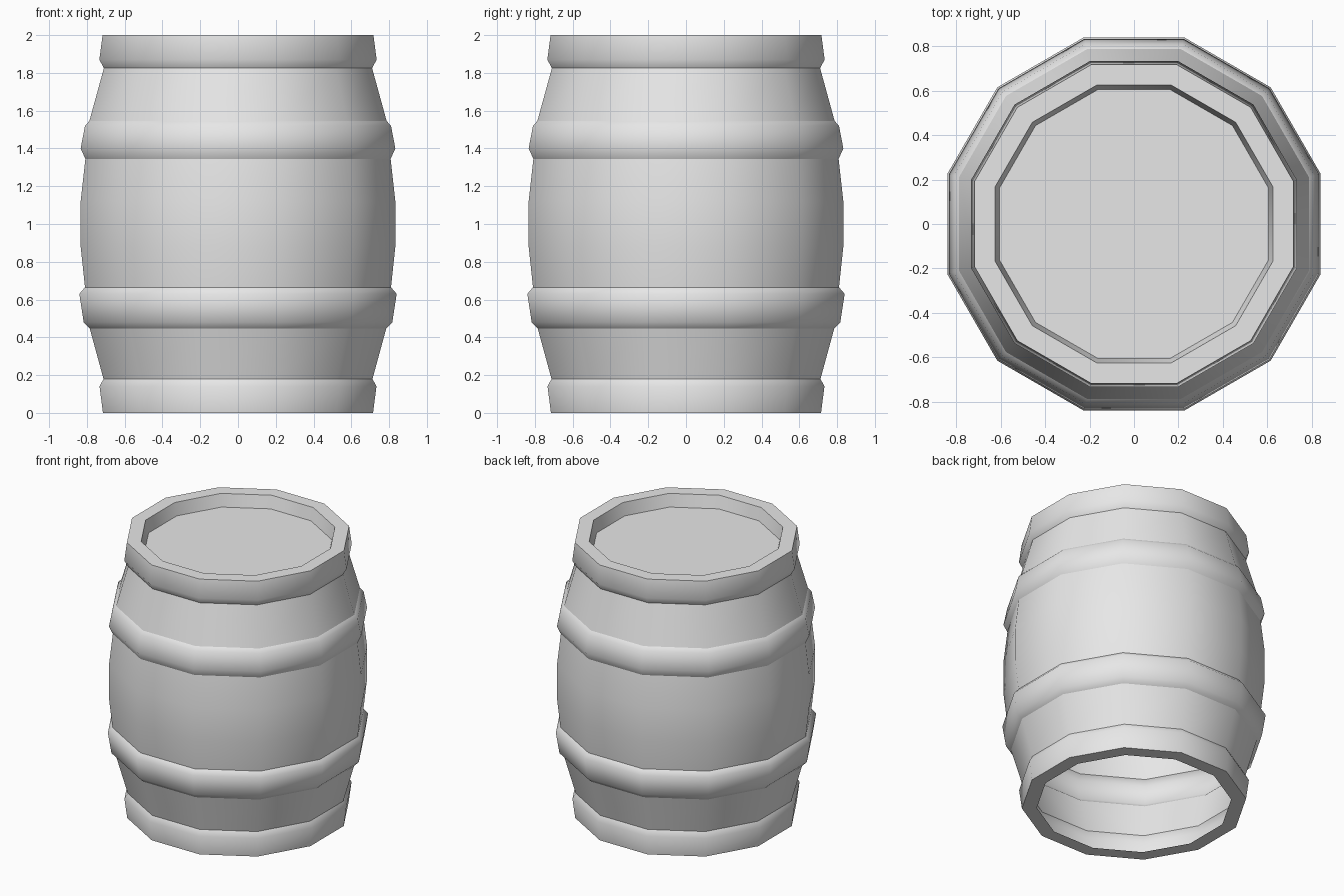
import bpy, bmesh, math

cube = bpy.data.objects.get("Cube")
if cube:
    bpy.data.objects.remove(cube, do_unlink=True)

SIDES = 12
TO_CORNER = 1 / math.cos(math.pi / SIDES)   # flat-side distance to corner radius

grey = bpy.data.materials.new("plain_grey")
grey.use_nodes = True
grey.diffuse_color = (0.8, 0.8, 0.8, 1)
grey.node_tree.nodes["Principled BSDF"].inputs["Base Color"].default_value = (0.8, 0.8, 0.8, 1)


def lathe(name, profile, cap=False):
    """Turn (radius, height, is_sharp) rings into a twelve-sided smooth shell."""
    bm = bmesh.new()
    rings = []
    for radius, z, sharp in profile:
        ring = []
        for i in range(SIDES):
            a = 2 * math.pi * (i + 0.5) / SIDES
            r = radius * TO_CORNER
            ring.append(bm.verts.new((r * math.cos(a), r * math.sin(a), z)))
        rings.append(ring)
    for low, high in zip(rings, rings[1:]):
        for i in range(SIDES):
            j = (i + 1) % SIDES
            bm.faces.new((low[i], low[j], high[j], high[i]))
    if cap:
        bm.faces.new(rings[-1])
    for f in bm.faces:
        f.smooth = True
    # Creases at hoop borders and rims
    for ring, (_, _, sharp) in zip(rings, profile):
        for i in range(SIDES):
            edge = bm.edges.get((ring[i], ring[(i + 1) % SIDES]))
            if sharp and edge:
                edge.smooth = False
    mesh = bpy.data.meshes.new(name)
    bm.to_mesh(mesh)
    bm.free()
    mesh.materials.append(grey)
    obj = bpy.data.objects.new(name, mesh)
    bpy.context.collection.objects.link(obj)
    return obj


# One continuous shell: open base rim, four hoops, bulging staves, sunken lid
lathe("barrel", [
    # base rim and bottom hoop
    (0.62, 0.0, True), (0.715, 0.0, True), (0.733, 0.14, False), (0.712, 0.18, True),
    # lower hoop
    (0.785, 0.447, True), (0.817, 0.48, False), (0.84, 0.63, False), (0.81, 0.665, True),
    # bulging middle
    (0.833, 0.88, False), (0.833, 1.12, False),
    # upper hoop
    (0.808, 1.345, True), (0.833, 1.40, False), (0.81, 1.52, False), (0.787, 1.545, True),
    # top hoop and rim
    (0.71, 1.825, True), (0.734, 1.87, False), (0.717, 2.0, True),
    # sunken lid
    (0.625, 2.0, True), (0.605, 1.91, True),
], cap=True)
